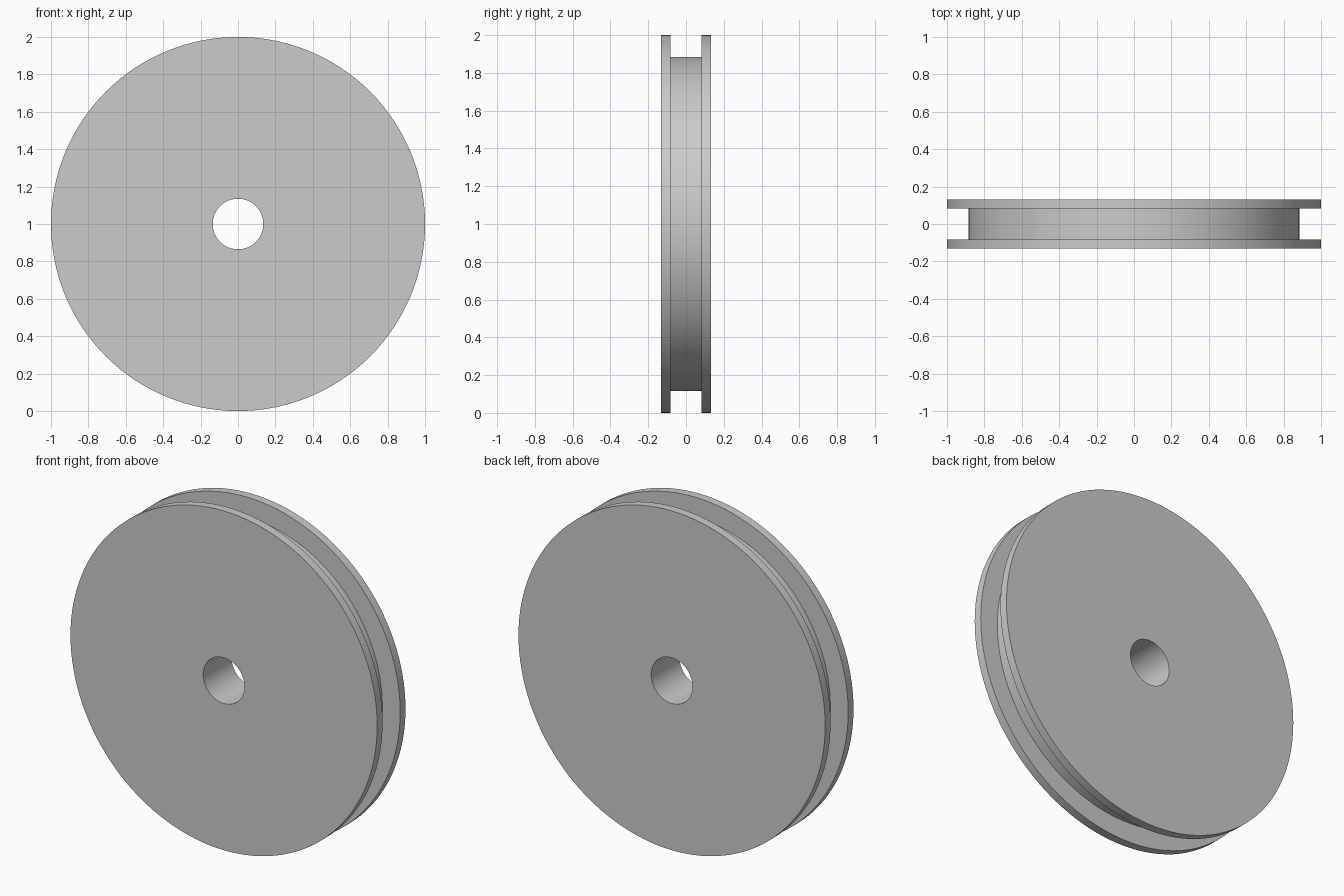
import bpy
import bmesh
import math
from mathutils import Vector

cube = bpy.data.objects.get("Cube")
if cube:
    bpy.data.objects.remove(cube, do_unlink=True)

RIM, GROOVE, BORE = 1.0, 0.884, 0.135
HALF_WIDTH, HALF_GROOVE = 0.132, 0.082
SEGMENTS = 128

# Plain grey material
grey = bpy.data.materials.new("plain_grey")
grey.use_nodes = True
colour = (0.6, 0.6, 0.6, 1.0)
grey.diffuse_color = colour
grey.node_tree.nodes["Principled BSDF"].inputs["Base Color"].default_value = colour

# Closed cross-section (radius, y): bore, two flanges and the groove between
profile = [
    (BORE, -HALF_WIDTH), (RIM, -HALF_WIDTH),
    (RIM, -HALF_GROOVE), (GROOVE, -HALF_GROOVE),
    (GROOVE, HALF_GROOVE), (RIM, HALF_GROOVE),
    (RIM, HALF_WIDTH), (BORE, HALF_WIDTH),
]

# Revolve the section around the wheel axle
bm = bmesh.new()
verts = [bm.verts.new((r, y, 0)) for r, y in profile]
edges = [bm.edges.new((v, verts[i - 1])) for i, v in enumerate(verts)]
bmesh.ops.spin(bm, geom=verts + edges, cent=(0, 0, 0), axis=(0, 1, 0),
               angle=math.tau, steps=SEGMENTS, use_merge=True)
bmesh.ops.remove_doubles(bm, verts=bm.verts, dist=0.0001)
bmesh.ops.recalc_face_normals(bm, faces=bm.faces)
bmesh.ops.translate(bm, verts=bm.verts, vec=Vector((0, 0, RIM)))

mesh = bpy.data.meshes.new("grooved_wheel")
bm.to_mesh(mesh)
bm.free()
mesh.materials.append(grey)
wheel = bpy.data.objects.new("grooved_wheel", mesh)
bpy.context.collection.objects.link(wheel)

# Smooth round surfaces with crisp rims
bpy.ops.object.select_all(action="DESELECT")
wheel.select_set(True)
bpy.context.view_layer.objects.active = wheel
bpy.ops.object.shade_smooth_by_angle(angle=math.radians(30))
